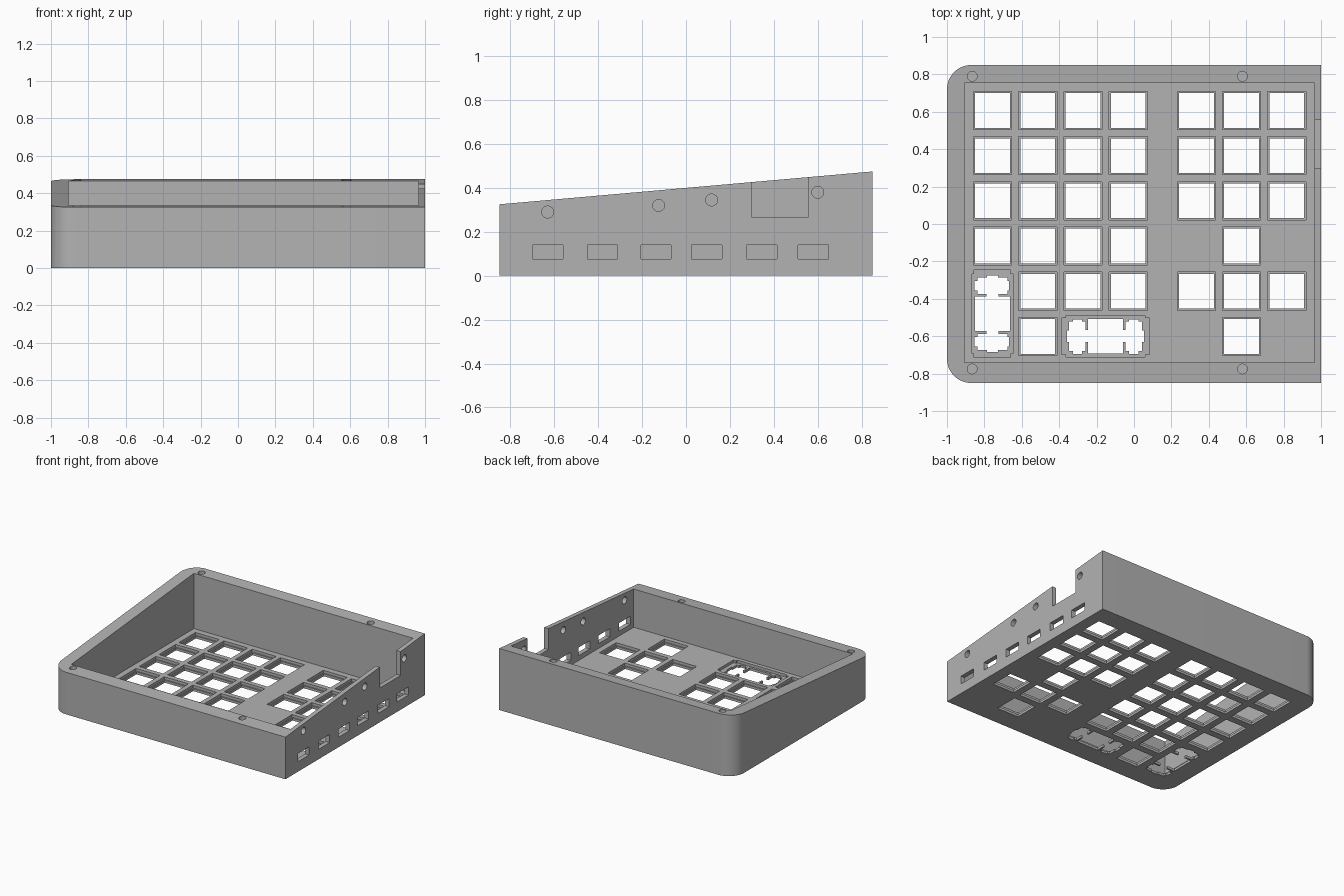
import bpy, bmesh, math
from mathutils import Matrix, Vector

cube = bpy.data.objects.get("Cube")
if cube:
    bpy.data.objects.remove(cube, do_unlink=True)

grey = bpy.data.materials.new("mid grey plastic")
grey.use_nodes = True
grey.diffuse_color = (0.45, 0.45, 0.45, 1)
grey.node_tree.nodes["Principled BSDF"].inputs["Base Color"].default_value = (0.45, 0.45, 0.45, 1)


def make_object(name, bm):
    bmesh.ops.recalc_face_normals(bm, faces=bm.faces)
    mesh = bpy.data.meshes.new(name)
    bm.to_mesh(mesh)
    bm.free()
    mesh.materials.append(grey)
    obj = bpy.data.objects.new(name, mesh)
    bpy.context.collection.objects.link(obj)
    return obj


def box(bm, x0, x1, y0, y1, z0, z1):
    size = Matrix.Diagonal((x1 - x0, y1 - y0, z1 - z0, 1))
    centre = Matrix.Translation(((x0 + x1) / 2, (y0 + y1) / 2, (z0 + z1) / 2))
    bmesh.ops.create_cube(bm, size=1, matrix=centre @ size)


def rod(bm, centre, radius, length, turn=Matrix()):
    bmesh.ops.create_cone(bm, cap_ends=True, segments=32, radius1=radius, radius2=radius,
                          depth=length, matrix=Matrix.Translation(centre) @ turn)


def cut(target, name, bm):
    cutter = make_object(name, bm)
    cutter.hide_render = True
    mod = target.modifiers.new(name, 'BOOLEAN')
    mod.operation, mod.solver, mod.use_self = 'DIFFERENCE', 'EXACT', True
    mod.object = cutter
    graph = bpy.context.evaluated_depsgraph_get()
    result = bpy.data.meshes.new_from_object(target.evaluated_get(graph))
    target.modifiers.clear()
    target.data = result
    bpy.data.objects.remove(cutter, do_unlink=True)


FLOOR, LEDGE = 0.04, 0.019
WIDE, DEEP, CORNER = 1.0, 0.85, 0.13


def rim(y):
    return 0.4 + y * 0.088


# Case body: square right corners, rounded left corners, sloping rim
bm = bmesh.new()
outline = [(WIDE, -DEEP), (WIDE, DEEP)]
for side in (1, -1):
    arc = [(-WIDE + CORNER - CORNER * math.sin(a), side * (DEEP - CORNER + CORNER * math.cos(a)))
           for a in [math.pi / 2 * i / 16 for i in range(17)]]
    outline += arc if side == 1 else arc[::-1]
base = bm.faces.new([bm.verts.new((x, y, 0)) for x, y in outline])
top = bmesh.ops.extrude_face_region(bm, geom=[base])
for v in top["geom"]:
    if isinstance(v, bmesh.types.BMVert):
        v.co.z = rim(v.co.y)
case = make_object("keyboard_case", bm)

# Open cavity
bm = bmesh.new()
box(bm, -0.905, 0.965, -0.74, 0.755, FLOOR, 1)
cut(case, "cavity", bm)

# Right wall: connector window, lower slots and round holes
bm = bmesh.new()
box(bm, 0.93, 1.1, 0.30, 0.555, 0.265, 1)
for y in (-0.63, -0.38, -0.137, 0.095, 0.345, 0.58):
    box(bm, 0.93, 1.1, y - 0.069, y + 0.069, 0.077, 0.14)
sideways = Matrix.Rotation(math.pi / 2, 4, 'Y')
for y, z in ((-0.63, 0.29), (-0.125, 0.32), (0.117, 0.345), (0.60, 0.38)):
    rod(bm, (1, y, z), 0.027, 0.14, sideways)
cut(case, "side_openings", bm)

# Blind screw holes in the rim
bm = bmesh.new()
for x in (-0.865, 0.58):
    for y in (-0.775, 0.79):
        rod(bm, (x, y, rim(y)), 0.026, 0.24)
cut(case, "screw_holes", bm)

# Key layout: one string per row, columns from left to right
COLUMNS = (-0.757, -0.515, -0.273, -0.031, 0.334, 0.575, 0.817)
ROWS = ("xxxxxxx", "xxxxxxx", "xxxxxxx", "xxxx.x.", ".xxxxxx", ".x...x.")
keys = [(COLUMNS[c], 0.607 - 0.2416 * r)
        for r, row in enumerate(ROWS) for c, mark in enumerate(row) if mark == "x"]
# Double-length keys: centre and whether they run front to back
DOUBLES = ((-0.757, -0.48, True), (-0.152, -0.60, False))


def long_box(bm, key, u0, u1, v0, v1, z0, z1):
    x, y, upright = key
    if upright:
        box(bm, x + v0, x + v1, y + u0, y + u1, z0, z1)
    else:
        box(bm, x + u0, x + u1, y + v0, y + v1, z0, z1)


# Wide clip reliefs on the inside of the plate
bm = bmesh.new()
for x, y in keys:
    box(bm, x - 0.102, x + 0.102, y - 0.102, y + 0.102, LEDGE, 0.2)
for key in DOUBLES:
    for u, v in ((0.235, 0.098), (0.212, 0.11)):
        long_box(bm, key, -u, u, -v, v, LEDGE, 0.2)
cut(case, "clip_reliefs", bm)

# Through holes, with stabiliser cut-outs beside the double keys
bm = bmesh.new()
for x, y in keys:
    box(bm, x - 0.093, x + 0.093, y - 0.093, y + 0.093, -0.1, 0.2)
for key in DOUBLES:
    long_box(bm, key, -0.093, 0.093, -0.093, 0.093, -0.1, 0.2)
    side = 1 if key[2] else -1
    for s in (-1, 1):
        for u0, u1, v0, v1 in ((0.107, 0.195, -0.08, 0.08), (0.08, 0.12, -0.032, 0.032),
                               (0.125, 0.175, -0.095, 0.09), (0.18, 0.205, -0.03, 0.03)):
            ua, ub = sorted((s * u0, s * u1))
            long_box(bm, key, ua, ub, v0, v1, -0.1, 0.2)
cut(case, "key_holes", bm)

# Smooth rounded corners, crisp edges elsewhere
bpy.ops.object.select_all(action='DESELECT')
case.select_set(True)
bpy.context.view_layer.objects.active = case
bpy.ops.object.shade_smooth_by_angle(angle=math.radians(30))
